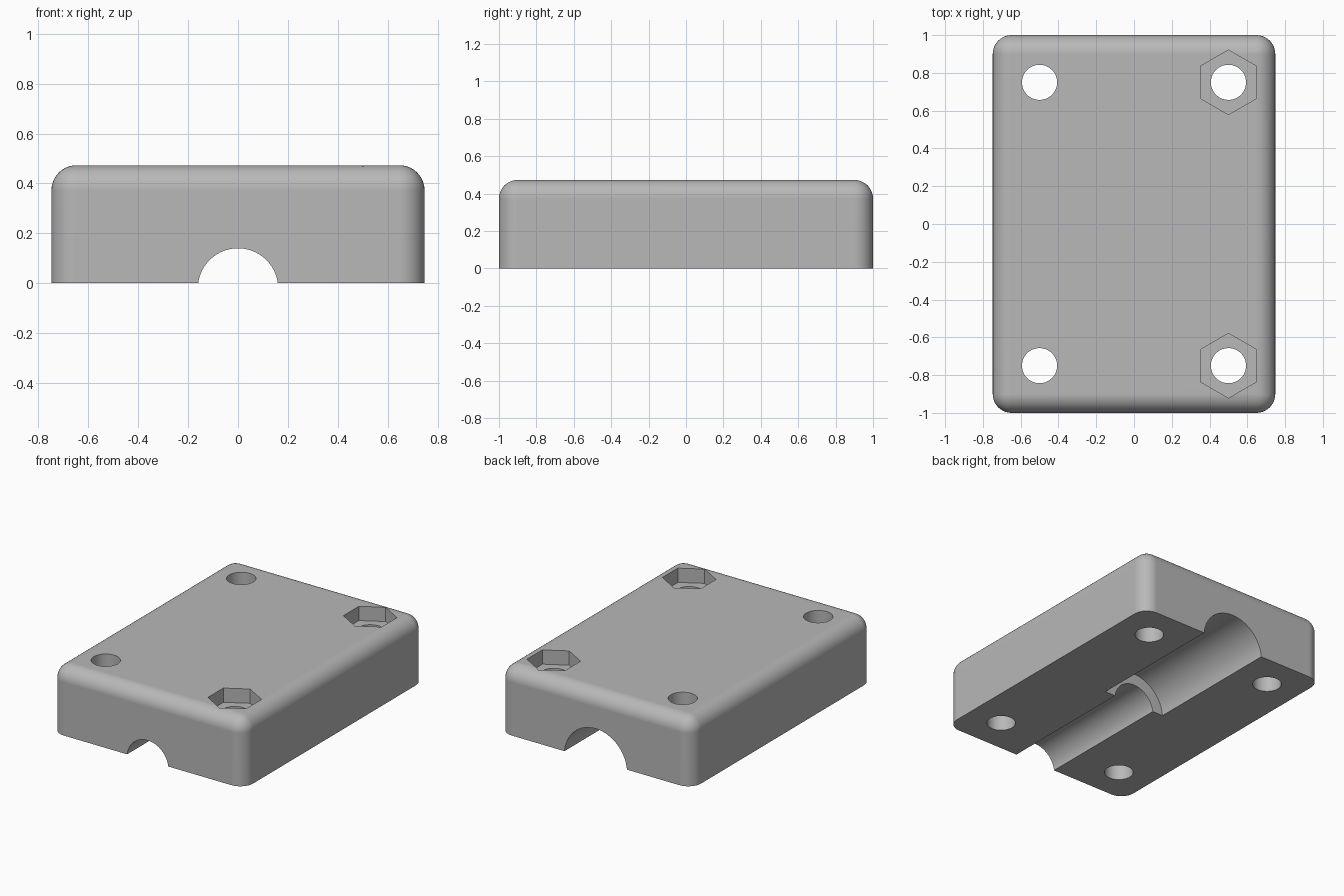
import bpy, bmesh
from math import radians

if "Cube" in bpy.data.objects:
    bpy.data.objects.remove(bpy.data.objects["Cube"], do_unlink=True)

WIDTH, LENGTH, HEIGHT, FILLET = 1.496, 2.0, 0.473, 0.1

grey = bpy.data.materials.new("plain grey")
grey.use_nodes = True
colour = (0.48, 0.48, 0.48, 1)
grey.diffuse_color = colour
grey.node_tree.nodes["Principled BSDF"].inputs["Base Color"].default_value = colour

# Block with rounded upright corners and rounded top rim, flat underside
bpy.ops.mesh.primitive_cube_add(size=1, location=(0, 0, 0))
block = bpy.context.object
block.name = "clamp_block"
mesh = block.data
mesh.name = "clamp_block"
bm = bmesh.new()
bm.from_mesh(mesh)
for v in bm.verts:
    v.co.x *= WIDTH
    v.co.y *= LENGTH
    v.co.z = (v.co.z + 0.5) * HEIGHT
rim = [e for e in bm.edges if max(v.co.z for v in e.verts) > 0.1]
bmesh.ops.bevel(bm, geom=rim, offset=FILLET, offset_type='OFFSET',
                segments=10, profile=0.5, affect='EDGES')
bm.to_mesh(mesh)
bm.free()
mesh.materials.append(grey)


def cut(name, radius, depth, location, sides=64, rotation=(0, 0, 0)):
    """Subtract a prism from the block, then discard the cutter."""
    bpy.ops.mesh.primitive_cylinder_add(vertices=sides, radius=radius, depth=depth,
                                        location=location, rotation=rotation)
    cutter = bpy.context.object
    cutter.name = name
    cutter.hide_render = True
    cutter.data.materials.append(grey)
    bpy.context.view_layer.objects.active = block
    mod = block.modifiers.new(name, 'BOOLEAN')
    mod.operation = 'DIFFERENCE'
    mod.solver = 'EXACT'
    mod.object = cutter
    bpy.ops.object.modifier_apply(modifier=mod.name)
    bpy.data.objects.remove(cutter, do_unlink=True)


# Stepped half-round channel: narrow at the front, wide at the back
along_y = (radians(90), 0, 0)
AXIS_Z = -0.021
cut("narrow_channel", 0.161, 1.2, (0, -0.5, AXIS_Z), 96, along_y)
cut("wide_channel", 0.243, 1.2, (0, 0.6, AXIS_Z), 96, along_y)

# Four bolt holes, with hexagonal nut pockets on the left side
for x in (-0.5, 0.5):
    for y in (-0.75, 0.75):
        cut("bolt_hole", 0.093, 2, (x, y, 0))
        if x > 0:
            cut("nut_pocket", 0.171, 0.2, (x, y, HEIGHT), 6)

# Smooth fillets and bores, crisp edges elsewhere
bpy.ops.object.select_all(action='DESELECT')
block.select_set(True)
bpy.context.view_layer.objects.active = block
bpy.ops.object.shade_smooth_by_angle(angle=radians(30))
normals = block.modifiers.new("even_normals", 'WEIGHTED_NORMAL')
normals.keep_sharp = True
